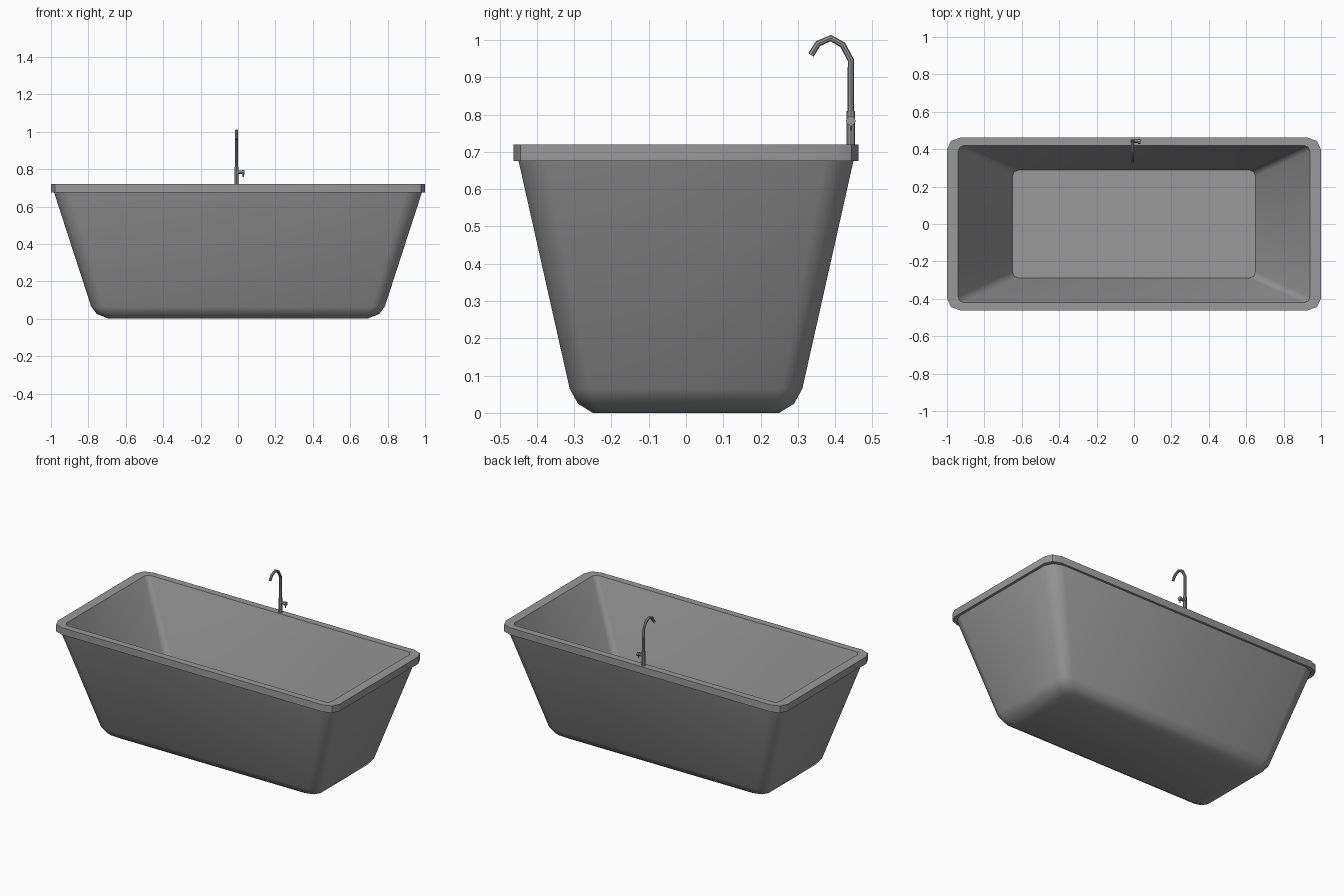
import bpy, bmesh, math
from mathutils import Vector

cube = bpy.data.objects.get("Cube")
if cube:
    bpy.data.objects.remove(cube, do_unlink=True)


def make_material(name, value):
    mat = bpy.data.materials.new(name)
    mat.use_nodes = True
    colour = (value, value, value, 1)
    mat.diffuse_color = colour
    mat.node_tree.nodes["Principled BSDF"].inputs["Base Color"].default_value = colour
    return mat


GREY = make_material("grey enamel", 0.32)


def finish(name, bm, angle):
    bmesh.ops.recalc_face_normals(bm, faces=bm.faces)
    mesh = bpy.data.meshes.new(name)
    bm.to_mesh(mesh)
    bm.free()
    mesh.materials.append(GREY)
    obj = bpy.data.objects.new(name, mesh)
    bpy.context.collection.objects.link(obj)
    bpy.ops.object.select_all(action="DESELECT")
    obj.select_set(True)
    bpy.context.view_layer.objects.active = obj
    bpy.ops.object.shade_smooth_by_angle(angle=math.radians(angle))
    return obj


def rounded_ring(hx, hy, z, cx, cy, steps=2):
    """Rectangle with faceted elliptical corners, counter-clockwise."""
    points = []
    for quarter, (sx, sy) in enumerate([(1, 1), (-1, 1), (-1, -1), (1, -1)]):
        for i in range(steps + 1):
            a = (quarter + i / steps) * math.pi / 2
            points.append(Vector((sx * (hx - cx) + cx * math.cos(a),
                                  sy * (hy - cy) + cy * math.sin(a), z)))
    return points


def bridge(bm, rings, closed=False):
    rows = [[bm.verts.new(p) for p in ring] for ring in rings]
    pairs = list(zip(rows, rows[1:]))
    if closed:
        pairs.append((rows[-1], rows[0]))
    for low, high in pairs:
        for i in range(len(low)):
            j = (i + 1) % len(low)
            bm.faces.new((low[i], low[j], high[j], high[i]))
    return rows


# Outer shell: flat base, rounded lower edge, flared walls
bm = bmesh.new()
shell = bridge(bm, [rounded_ring(*r) for r in [
    (0.69, 0.25, 0.0, 0.05, 0.04),
    (0.755, 0.29, 0.025, 0.06, 0.05),
    (0.785, 0.312, 0.065, 0.07, 0.055),
    (0.985, 0.45, 0.68, 0.085, 0.075)]])
bm.faces.new(shell[0])
finish("outer_shell", bm, 50)

# Rim: slab frame around the opening
bm = bmesh.new()
bridge(bm, [rounded_ring(*r) for r in [
    (0.94, 0.42, 0.675, 0.03, 0.03),
    (1.0, 0.463, 0.675, 0.075, 0.065),
    (1.0, 0.463, 0.72, 0.075, 0.065),
    (0.94, 0.42, 0.72, 0.03, 0.03)]], closed=True)
finish("rim", bm, 30)

# Basin: sloping inner walls and flat floor
bm = bmesh.new()
basin = bridge(bm, [rounded_ring(*r) for r in [
    (0.94, 0.42, 0.72, 0.03, 0.03),
    (0.65, 0.29, 0.11, 0.035, 0.035)]])
bm.faces.new(basin[-1])
basin_obj = finish("basin", bm, 50)
basin_obj.data.flip_normals()


def tube(name, path, radius, sides=8):
    """Sweep a polygon along a path lying in a plane."""
    path = [Vector(p) for p in path]
    rings = []
    for i, p in enumerate(path):
        before = (p - path[i - 1]).normalized() if i else Vector()
        after = (path[i + 1] - p).normalized() if i + 1 < len(path) else Vector()
        tangent = (before + after).normalized()
        across = Vector((1, 0, 0)) if abs(tangent.x) < 0.9 else Vector((0, 1, 0))
        normal = tangent.cross(across).normalized()
        rings.append([p + radius * (math.cos(a) * across + math.sin(a) * normal)
                      for a in (2 * math.pi * k / sides for k in range(sides))])
    bm = bmesh.new()
    rows = bridge(bm, rings)
    bm.faces.new(rows[0])
    bm.faces.new(rows[-1])
    return finish(name, bm, 40)


# Tap: base sleeve, gooseneck spout and side lever
TX, TY = -0.008, 0.442
tube("tap_base", [(TX, TY, 0.715), (TX, TY, 0.81)], 0.0115)
tube("tap_spout", [(TX, TY, 0.80), (TX, TY, 0.946), (TX, 0.42, 0.987),
                   (TX, 0.388, 1.005), (TX, 0.354, 0.99), (TX, 0.335, 0.96)], 0.0085)
tube("tap_handle", [(TX, TY, 0.783), (0.022, TY, 0.783)], 0.009)
tube("handle_knob", [(0.022, TY, 0.783), (0.034, TY, 0.783)], 0.013)
tube("handle_lever", [(0.028, TY, 0.785), (0.028, TY, 0.757)], 0.003, 6)
